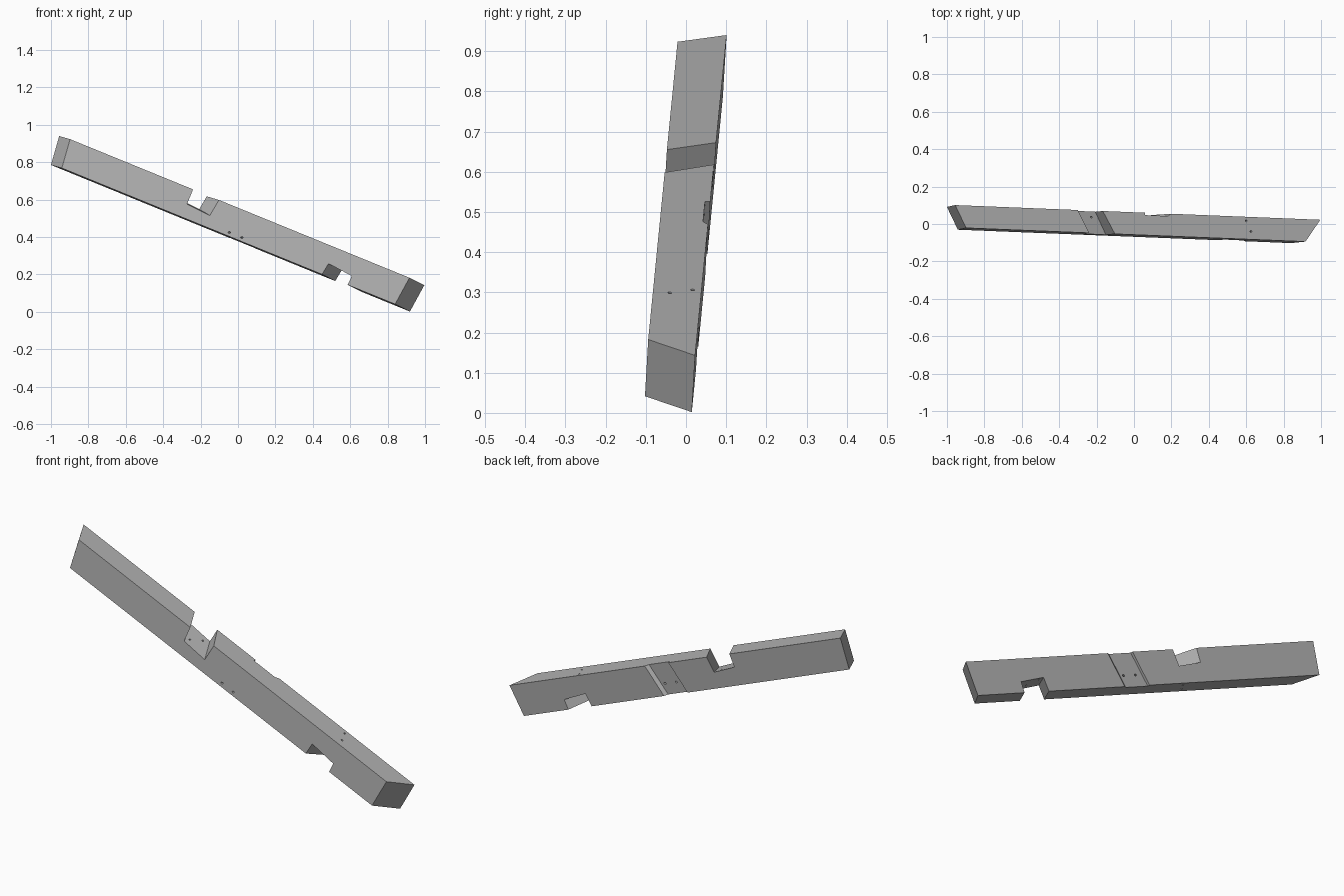
import bpy
import bmesh
from mathutils import Matrix, Vector

if "Cube" in bpy.data.objects:
    bpy.data.objects.remove(bpy.data.objects["Cube"])

DEPTH, HEIGHT = 0.12, 0.16

# Beam frame: s runs along the beam, t from front to back, h from bottom to top
along = Vector((0.925, -0.0372, -0.3777)).normalized()
up = Vector((0.377, 0.055, 0.925))
up = (up - along * up.dot(along)).normalized()
back = up.cross(along)
frame = Matrix((along, back, up)).transposed().to_4x4()
frame.translation = (-0.942, -0.0305, 0.769)

grey = bpy.data.materials.new("timber_grey")
grey.use_nodes = True
colour = (0.45, 0.45, 0.45, 1)
grey.diffuse_color = colour
grey.node_tree.nodes["Principled BSDF"].inputs["Base Color"].default_value = colour


def add_object(name, bm):
    bmesh.ops.recalc_face_normals(bm, faces=bm.faces)
    mesh = bpy.data.meshes.new(name)
    bm.to_mesh(mesh)
    bm.free()
    mesh.materials.append(grey)
    obj = bpy.data.objects.new(name, mesh)
    bpy.context.collection.objects.link(obj)
    return obj


def skewed_block(name, start, end, depth, low, high):
    """Block with slanted planes: start/end = (s, per t, per h), low/high = (h, per s, per t)."""
    bm = bmesh.new()
    bmesh.ops.create_cube(bm, size=2)
    for v in bm.verts:
        wall = end if v.co.x > 0 else start
        level = high if v.co.z > 0 else low
        t = depth[1] if v.co.y > 0 else depth[0]
        # Intersect the end plane with the floor or roof plane at this depth
        s = wall[0] + wall[1] * t + wall[2] * (level[0] + level[2] * t)
        s /= 1 - wall[2] * level[1]
        v.co = (s, t, level[0] + level[1] * s + level[2] * t)
    return add_object(name, bm)


def drill(name, a, b, radius=0.005):
    a, b = Vector(a), Vector(b)
    axis = b - a
    bm = bmesh.new()
    turn = axis.to_track_quat("Z", "Y").to_matrix().to_4x4()
    bmesh.ops.create_cone(bm, cap_ends=True, segments=12, radius1=radius, radius2=radius,
                          depth=axis.length, matrix=Matrix.Translation((a + b) / 2) @ turn)
    return add_object(name, bm)


# Main timber with mitred ends
beam = skewed_block("timber_beam", (0, -0.54, -0.11), (1.926, 0.7, 0.11),
                    (0, DEPTH), (0, 0, 0), (HEIGHT, 0, 0))

through = (-0.05, DEPTH + 0.05)
cutters = [
    # Slanted notch in the top
    skewed_block("top_notch_cutter", (0.693, -0.56, 0), (0.82, -0.6, 0.14),
                 through, (0.131, -0.08, 0.09), (0.3, 0, 0)),
    # Slanted notch in the underside
    skewed_block("bottom_notch_cutter", (1.504, 0.62, 0.15), (1.652, 0.62, 0.05),
                 through, (-0.1, 0, 0), (0.2175, -0.1, 0.06)),
    # Shallow housing across the back
    skewed_block("back_housing_cutter", (0.967, 0, 0.3), (0.961, 1.3, 0.3),
                 (DEPTH - 0.013, DEPTH + 0.02), (-0.1, 0, 0), (0.3, 0, 0)),
]

# Pairs of peg holes through each joint
for s, t in ((0.738, 0.09), (0.70, 0.035)):
    cutters.append(drill("peg_hole_cutter", (s, t, -0.05), (s, t, 0.12)))
for s, t in ((1.60, 0.098), (1.628, 0.042)):
    cutters.append(drill("peg_hole_cutter", (s, t, 0.02), (s, t, 0.2)))
for s in (0.96, 1.032):
    cutters.append(drill("peg_hole_cutter", (s - 0.012, -0.02, 0.013), (s + 0.082, 0.14, 0.067)))

for cutter in cutters:
    cutter.hide_render = True
    mod = beam.modifiers.new(cutter.name, "BOOLEAN")
    mod.operation = "DIFFERENCE"
    mod.solver = "EXACT"
    mod.object = cutter

# Bake the cuts, then drop the cutters
bpy.context.view_layer.update()
evaluated = beam.evaluated_get(bpy.context.evaluated_depsgraph_get())
shaped = bpy.data.meshes.new_from_object(evaluated)
beam.modifiers.clear()
beam.data = shaped
shaped.name = "timber_beam"
shaped.materials.clear()
shaped.materials.append(grey)
for polygon in shaped.polygons:
    polygon.material_index = 0
shaped.transform(frame)
for cutter in cutters:
    bpy.data.objects.remove(cutter)
